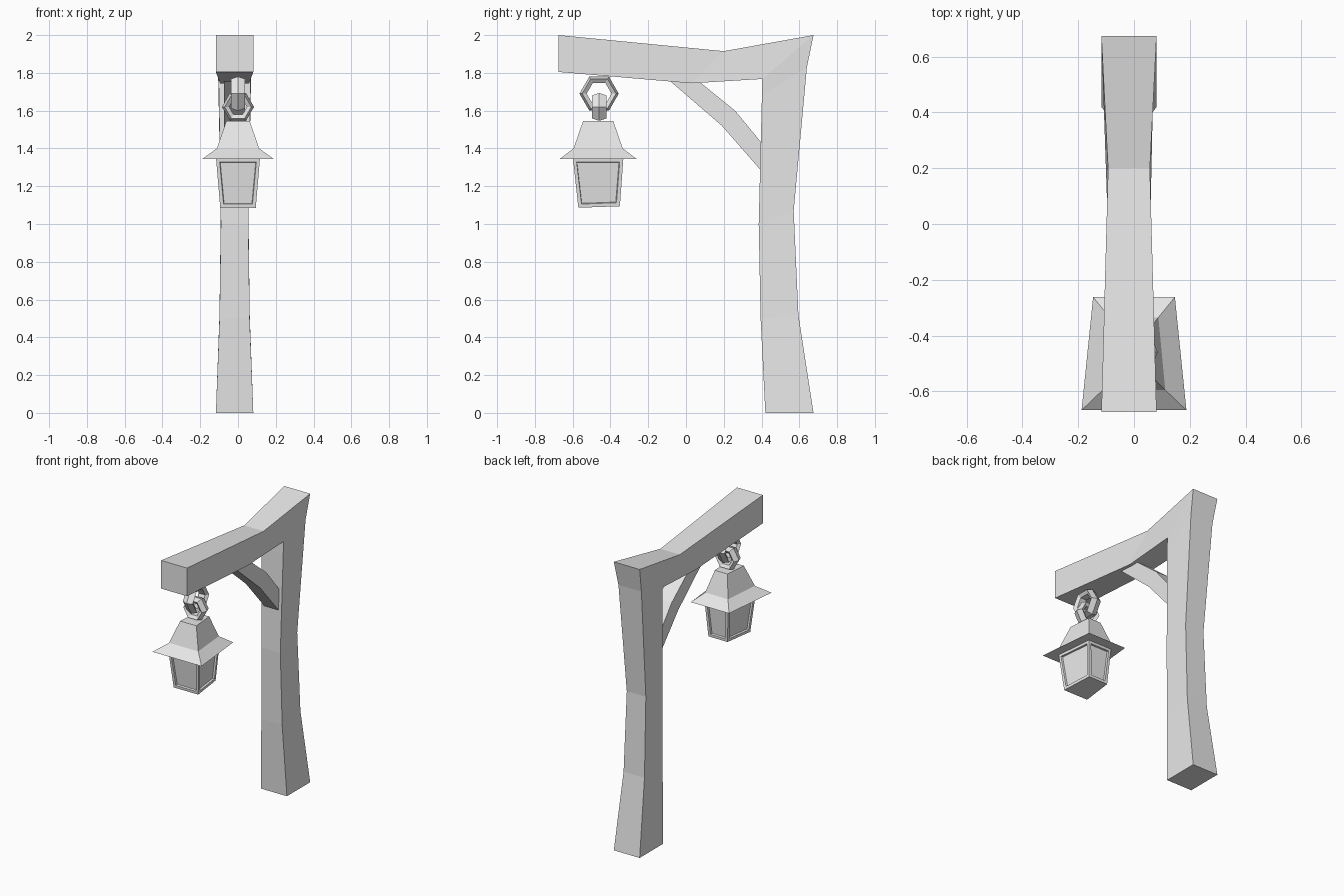
import bpy
import bmesh
from math import sin, cos, tau

cube = bpy.data.objects.get("Cube")
if cube:
    bpy.data.objects.remove(cube)

grey = bpy.data.materials.new("plain grey")
grey.use_nodes = True
COLOUR = (0.8, 0.8, 0.8, 1)
grey.diffuse_color = COLOUR
grey.node_tree.nodes["Principled BSDF"].inputs["Base Color"].default_value = COLOUR

POST_X = -0.018      # the timber sits slightly off centre
LANTERN_Y = -0.465


def loft(name, sections, cyclic=False, panels=False):
    """Skin a row of point loops, capped at the ends or joined round."""
    bm = bmesh.new()
    loops = [[bm.verts.new(p) for p in s] for s in sections]
    n = len(loops[0])
    pairs = list(zip(loops, loops[1:]))
    if cyclic:
        pairs.append((loops[-1], loops[0]))
    sides = [bm.faces.new((a[i], a[(i + 1) % n], b[(i + 1) % n], b[i]))
             for a, b in pairs for i in range(n)]
    if not cyclic:
        bm.faces.new(loops[0])
        bm.faces.new(loops[-1])
    bmesh.ops.recalc_face_normals(bm, faces=bm.faces)
    if panels:
        bmesh.ops.inset_individual(bm, faces=sides, thickness=0.026)
        bmesh.ops.inset_individual(bm, faces=sides, thickness=0.004, depth=-0.012)
    mesh = bpy.data.meshes.new(name)
    bm.to_mesh(mesh)
    bm.free()
    mesh.materials.append(grey)
    obj = bpy.data.objects.new(name, mesh)
    bpy.context.collection.objects.link(obj)
    return obj


def timber(inner, outer, w_in, w_out):
    """Cross-section between an inner and an outer (y, z) edge."""
    return [(POST_X - w_in, *inner), (POST_X + w_in, *inner),
            (POST_X + w_out, *outer), (POST_X - w_out, *outer)]


def frame(z, front, half_y, y=LANTERN_Y, tilt=0.0):
    """Lantern cross-section, narrower at the back."""
    back = front * 0.78
    return [(-front, y - half_y, z), (front, y - half_y, z),
            (back, y + half_y, z + tilt), (-back, y + half_y, z + tilt)]


def chain_link(name, z, radius, along_y):
    """Six-sided link with a flattened five-sided bar."""
    sections = []
    for i in range(6):
        a = tau * i / 6
        loop = []
        for j in range(5):
            b = tau * j / 5
            r = radius + 0.021 * cos(b)
            u, w = r * cos(a), 0.04 * sin(b)
            x, y = (w, u) if along_y else (u, w)
            loop.append((x, LANTERN_Y + 0.005 + y, z + r * sin(a)))
        sections.append(loop)
    return loft(name, sections, cyclic=True)


# Post and overhanging beam, one bent timber
loft("post_and_beam", [
    timber((0.42, 0), (0.675, 0), 0.099, 0.099),
    timber((0.395, 0.5), (0.595, 0.52), 0.08, 0.08),
    timber((0.385, 1.0), (0.57, 1.07), 0.073, 0.073),
    timber((0.402, 1.68), (0.64, 1.83), 0.083, 0.088),
    timber((0.405, 1.768), (0.675, 2.0), 0.085, 0.099),
    timber((0.03, 1.745), (0.2, 1.915), 0.077, 0.075),
    timber((-0.675, 1.805), (-0.675, 2.0), 0.099, 0.099),
])

# Bent brace under the beam
loft("brace", [
    timber((-0.1, 1.77), (0.05, 1.77), 0.055, 0.055),
    timber((0.19, 1.52), (0.26, 1.6), 0.055, 0.055),
    timber((0.4, 1.28), (0.4, 1.43), 0.055, 0.055),
])

# Chain
chain_link("upper_chain_link", 1.69, 0.083, True)
chain_link("lower_chain_link", 1.62, 0.064, False)

# Lantern
loft("lantern_roof", [
    frame(1.345, 0.188, 0.203),
    frame(1.4, 0.112, 0.13),
    frame(1.545, 0.062, 0.08),
])
loft("lantern_body", [
    frame(1.086, 0.094, 0.11, LANTERN_Y + 0.005, 0.008),
    frame(1.345, 0.116, 0.133),
], panels=True)
